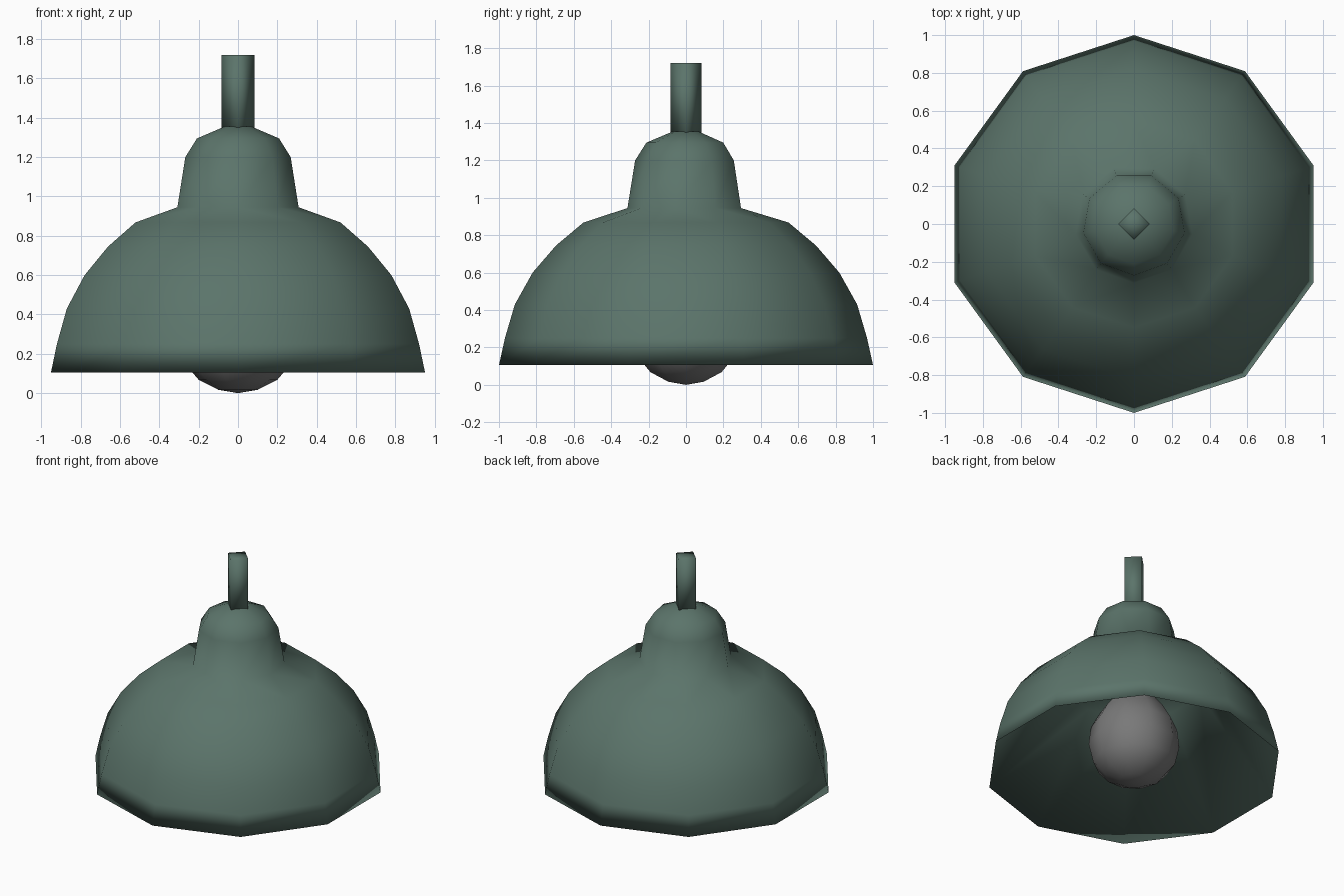
import bpy, bmesh
from math import cos, sin, pi

if "Cube" in bpy.data.objects:
    bpy.data.objects.remove(bpy.data.objects["Cube"])


def add_ring(bm, r, z, sides, start):
    """One horizontal ring of vertices; radius 0 makes a pole."""
    if r == 0:
        return [bm.verts.new((0, 0, z))] * sides
    return [bm.verts.new((r * cos(start + 2 * pi * k / sides),
                          r * sin(start + 2 * pi * k / sides), z)) for k in range(sides)]


def add_lathe(bm, profile, sides, start):
    """Revolve (radius, z) points; returns the rings."""
    rings = [add_ring(bm, r, z, sides, start) for r, z in profile]
    for a, b in zip(rings, rings[1:]):
        for k in range(sides):
            n = (k + 1) % sides
            bm.faces.new(list(dict.fromkeys((a[k], a[n], b[n], b[k]))))
    return rings


def ring_edges(bm, ring):
    return [bm.edges.get((ring[k - 1], ring[k])) for k in range(len(ring))]


def finish(bm, name, mat):
    bmesh.ops.recalc_face_normals(bm, faces=bm.faces)
    for f in bm.faces:
        f.smooth = True
    mesh = bpy.data.meshes.new(name)
    bm.to_mesh(mesh)
    bm.free()
    mesh.materials.append(mat)
    bpy.context.collection.objects.link(bpy.data.objects.new(name, mesh))


green = bpy.data.materials.new("green_enamel")
green.diffuse_color = (0.105, 0.175, 0.145, 1)
green.use_nodes = True
green.node_tree.nodes["Principled BSDF"].inputs["Base Color"].default_value = green.diffuse_color
grey = bpy.data.materials.new("bulb_grey")
grey.diffuse_color = (0.19, 0.19, 0.19, 1)
grey.use_nodes = True
grey.node_tree.nodes["Principled BSDF"].inputs["Base Color"].default_value = grey.diffuse_color

# Shade: ten-sided dome, coarse lining and outer wall sharing the rim
bm = bmesh.new()
dome = add_lathe(bm, [(0, 0.86), (0.48, 0.78),
                      (1.0, 0.105), (0.968, 0.25), (0.915, 0.43), (0.82, 0.60),
                      (0.695, 0.745), (0.548, 0.868)], 10, pi / 2)
# Nine-sided socket housing flowing out of the dome
outer = add_lathe(bm, [(0.313, 0.945), (0.272, 1.2), (0.212, 1.295),
                       (0.07, 1.355), (0, 1.355)], 9, -pi / 2)
bmesh.ops.bridge_loops(bm, edges=ring_edges(bm, dome[-1]) + ring_edges(bm, outer[0]))
finish(bm, "shade", green)

# Square hanging stem, corners on the axes, with a flat cap
bm = bmesh.new()
add_lathe(bm, [(0, 1.32), (0.083, 1.32), (0.083, 1.72), (0, 1.72)], 4, 0)
finish(bm, "stem", green)

# Light bulb
bm = bmesh.new()
add_lathe(bm, [(0, 0), (0.10, 0.017), (0.20, 0.068), (0.275, 0.155), (0.305, 0.29),
               (0.29, 0.42), (0.23, 0.53), (0.13, 0.66), (0.11, 0.85)], 10, 0)
finish(bm, "bulb", grey)
